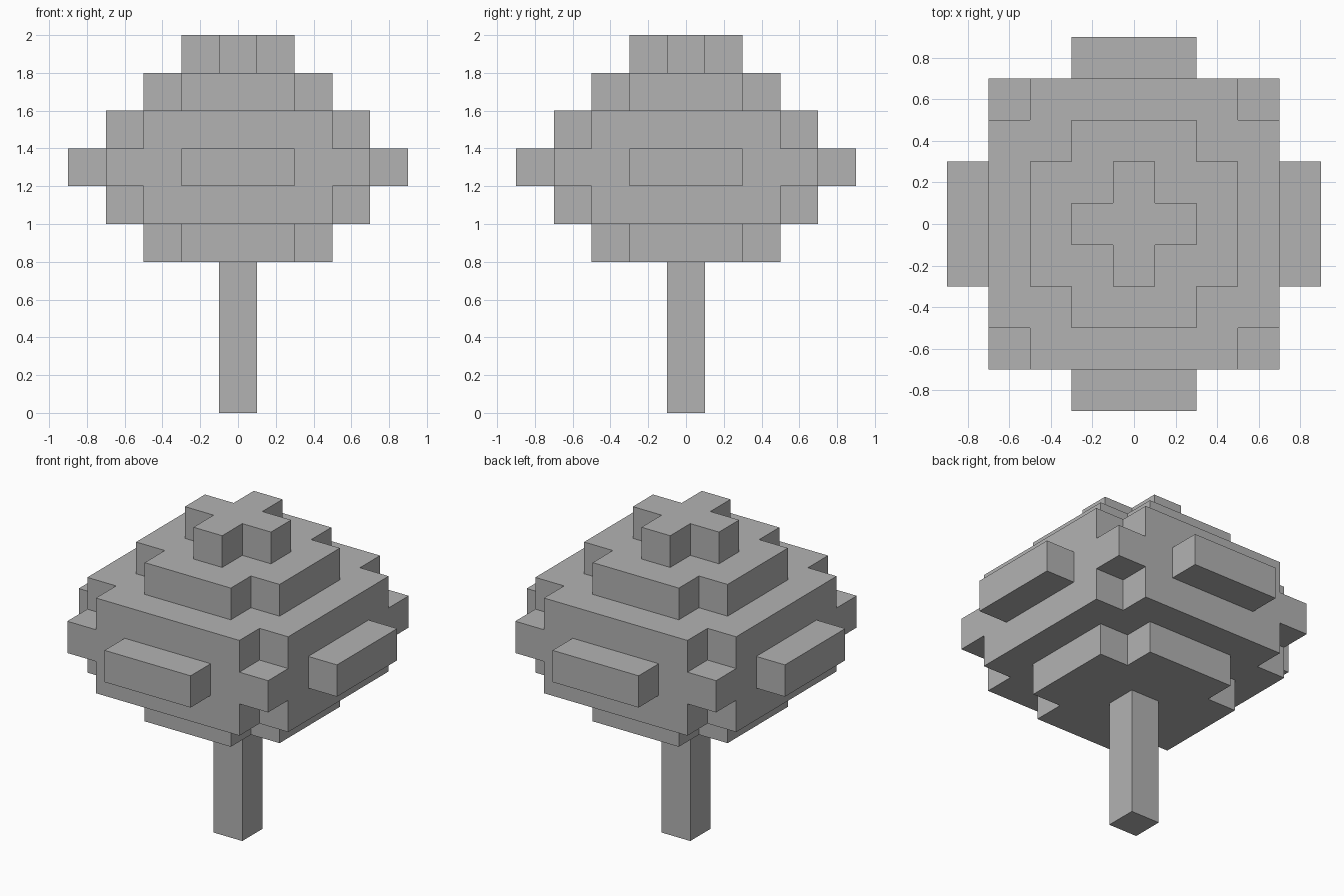
import bpy
import bmesh
from mathutils import Vector

default_cube = bpy.data.objects.get("Cube")
if default_cube:
    bpy.data.objects.remove(default_cube, do_unlink=True)

BLOCK = 0.2

grey = bpy.data.materials.new("plain_grey")
grey.use_nodes = True
colour = (0.45, 0.45, 0.45, 1.0)
grey.diffuse_color = colour
grey.node_tree.nodes["Principled BSDF"].inputs["Base Color"].default_value = colour


def cross(long, short):
    """Block positions of two crossed bars, given their reach from the centre block."""
    reach = range(-long, long + 1)
    return {(i, j) for i in reach for j in reach if min(abs(i), abs(j)) <= short}


def build_blocks(name, layers, first_layer):
    """Stack layers of blocks into one closed skin, without inner faces."""
    filled = {(i, j, first_layer + k) for k, layer in enumerate(layers) for i, j in layer}
    bm = bmesh.new()
    for cell in sorted(filled):
        centre = Vector(cell) + Vector((0, 0, 0.5))
        for axis in range(3):
            for side in (-1, 1):
                normal = Vector((0, 0, 0))
                normal[axis] = side
                if tuple(int(c + n) for c, n in zip(cell, normal)) in filled:
                    continue
                u = Vector((0, 0, 0))
                u[(axis + 1) % 3] = 0.5
                v = normal.cross(u)
                middle = centre + normal / 2
                corners = (middle - u - v, middle + u - v, middle + u + v, middle - u + v)
                bm.faces.new([bm.verts.new(c * BLOCK) for c in corners])
    bmesh.ops.remove_doubles(bm, verts=bm.verts, dist=BLOCK / 100)
    mesh = bpy.data.meshes.new(name)
    bm.to_mesh(mesh)
    bm.free()
    mesh.materials.append(grey)
    obj = bpy.data.objects.new(name, mesh)
    bpy.context.collection.objects.link(obj)
    return obj


# Trunk: a single column of blocks
trunk = build_blocks("trunk", [cross(0, 0)] * 4, 0)

# Crown: stepped layers, widest in the middle with a stub on each side
crown_layers = [
    cross(2, 1),
    cross(3, 2),
    cross(3, 3) | cross(4, 1),
    cross(3, 2),
    cross(2, 1),
    cross(1, 0),
]
# The crossed bars of the widest layer stay short of the outer corners
crown = build_blocks("crown", crown_layers, 4)
